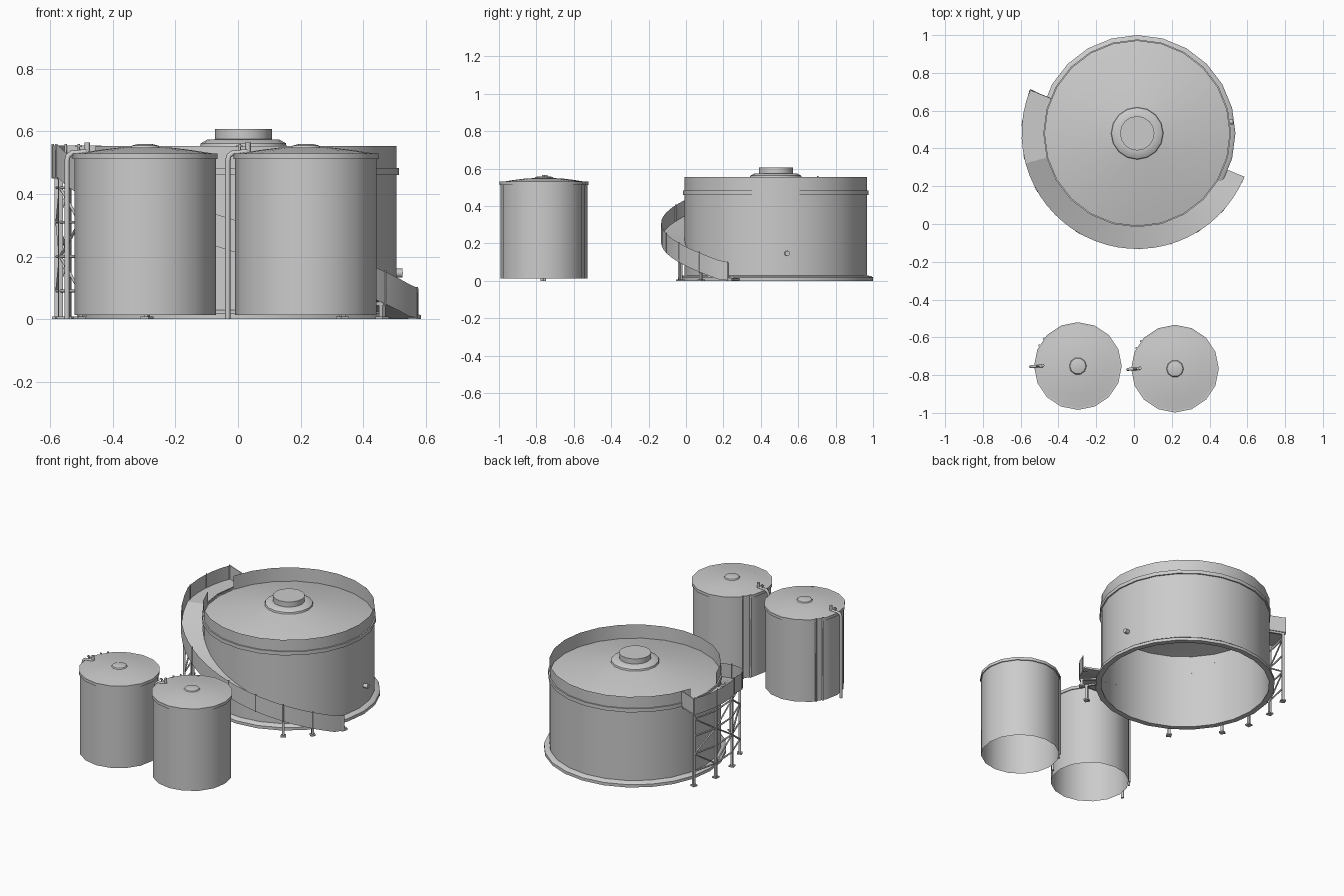
import bpy, bmesh
from math import cos, sin, radians
from mathutils import Vector

if "Cube" in bpy.data.objects:
    bpy.data.objects.remove(bpy.data.objects["Cube"])

CX, CY = 0.017, 0.48      # big tank centre


def finish(bm, name, smooth=True):
    bmesh.ops.remove_doubles(bm, verts=bm.verts, dist=1e-5)
    bmesh.ops.recalc_face_normals(bm, faces=bm.faces)
    me = bpy.data.meshes.new(name)
    bm.to_mesh(me)
    bm.free()
    ob = bpy.data.objects.new(name, me)
    bpy.context.collection.objects.link(ob)
    if smooth:
        bpy.ops.object.select_all(action='DESELECT')
        ob.select_set(True)
        bpy.context.view_layer.objects.active = ob
        bpy.ops.object.shade_smooth_by_angle(angle=radians(32))
    return ob


def sweep(name, section, a0=0, a1=360, n=24, c=(CX, CY), closed=False, caps=False):
    """Sweep a section(angle) -> [(r, z)] around a vertical axis."""
    bm = bmesh.new()
    rings = []
    for i in range(n + 1):
        a = a0 + (a1 - a0) * i / n
        pts = section(a) if callable(section) else section
        rings.append([bm.verts.new((c[0] + r * cos(radians(a)),
                                    c[1] + r * sin(radians(a)), z)) for r, z in pts])
    m = len(rings[0])
    for p, q in zip(rings, rings[1:]):
        for j in range(m if closed else m - 1):
            k = (j + 1) % m
            bm.faces.new((p[j], q[j], q[k], p[k]))
    if caps:
        bm.faces.new(rings[0])
        bm.faces.new(rings[-1])
    return finish(bm, name)


def tube(name, pts, r, sides=8):
    """Round bar or pipe along a path."""
    cu = bpy.data.curves.new(name, 'CURVE')
    cu.dimensions = '3D'
    cu.bevel_depth = r
    cu.bevel_resolution = max(0, sides // 4 - 1)
    cu.use_fill_caps = True
    sp = cu.splines.new('POLY')
    sp.points.add(len(pts) - 1)
    for p, co in zip(sp.points, pts):
        p.co = (*co, 1)
    ob = bpy.data.objects.new(name, cu)
    bpy.context.collection.objects.link(ob)
    return ob


def box(name, centre, size, rot=0):
    bm = bmesh.new()
    bmesh.ops.create_cube(bm, size=1)
    bmesh.ops.scale(bm, vec=size, verts=bm.verts)
    ob = finish(bm, name, False)
    ob.location = centre
    ob.rotation_euler.z = radians(rot)
    return ob


def polar(a, r, z, c=(CX, CY)):
    return Vector((c[0] + r * cos(radians(a)), c[1] + r * sin(radians(a)), z))


# Big tank: base ring, wall, band, roof, hub
sweep("base_ring", [(0.487, 0), (0.52, 0), (0.52, 0.018), (0.512, 0.025), (0.489, 0.029)])
sweep("tank_wall", [(0.489, 0), (0.489, 0.47)])
sweep("tank_band", [(0.489, 0.483), (0.497, 0.483), (0.497, 0.46), (0.489, 0.46)])
sweep("tank_roof", [(0.489, 0.468), (0.135, 0.552), (0, 0.56)])
sweep("roof_hub", [(0.14, 0.545), (0.136, 0.562), (0.115, 0.574), (0.091, 0.575),
                   (0.091, 0.607), (0, 0.607)], n=16)
# Parapet stays open where the stair platform meets the roof
sweep("parapet", [(0.489, 0.465), (0.489, 0.554)], 195, 525, 22)
# Side outlet
tube("side_outlet", [polar(7, 0.48, 0.147), polar(7, 0.512, 0.147)], 0.014, 12)


# Curved stair: flat platform, then a ramp down to the ground
A_TOP, A_MID, A_END = 158, 195, 338


def floor(a):
    return max(0.47 - 0.47 * max(0, a - A_MID) / (A_END - A_MID), 0.013)


def deck(a):
    z = floor(a)
    return [(0.488, z), (0.612, z), (0.612, z - 0.012), (0.488, z - 0.012)]


def side_panel(a):
    z = floor(a)
    return [(0.613, max(z - 0.018, 0.004)), (0.613, z + 0.085)]


sweep("platform", deck, A_TOP, A_MID, 6, closed=True, caps=True)
sweep("ramp", deck, A_MID, A_END, 24, closed=True, caps=True)
sweep("platform_side", side_panel, A_TOP, A_MID, 6)
sweep("ramp_side", side_panel, A_MID, A_END - 2, 24)
mid = polar(A_TOP, 0.551, 0.507)
box("platform_end_panel", mid, (0.124, 0.004, 0.096), A_TOP)

# Railing posts
for i, a in enumerate((158.5, 175, 192, 209, 241, 271, 287, 302, 318, 335)):
    tube(f"rail_post_{i}", [polar(a, 0.611, max(floor(a) - 0.02, 0)),
                            polar(a, 0.611, floor(a) + 0.09)], 0.004)

# Support legs with foot plates
legs = (159, 175, 192, 209, 239, 302, 318)
for i, a in enumerate(legs):
    h = floor(a) - 0.01
    box(f"support_leg_{i}", polar(a, 0.598, h / 2), (0.014, 0.014, h), a)
    box(f"foot_plate_{i}", polar(a, 0.598, 0.004), (0.03, 0.03, 0.008), a)
    box(f"deck_beam_{i}", polar(a, 0.55, h - 0.006), (0.115, 0.012, 0.014), a)
box("ramp_foot", polar(336, 0.598, 0.005), (0.03, 0.03, 0.01), 336)

# Cross bracing between the tall legs
levels = (0.09, 0.2, 0.31, 0.42)
for i, (a, b) in enumerate(zip(legs[:3], legs[1:4])):
    for j, z in enumerate(levels):
        tube(f"brace_bar_{i}_{j}", [polar(a, 0.598, z), polar(b, 0.598, z)], 0.005)
        if j < 3:
            lo, hi = (a, b) if (i + j) % 2 else (b, a)
            tube(f"brace_diagonal_{i}_{j}", [polar(lo, 0.598, z),
                                             polar(hi, 0.598, levels[j + 1])], 0.005)

# Two small tanks with domed lids, rims, hatch and pipework
for tag, c in (("left", (-0.297, -0.752)), ("right", (0.217, -0.766))):
    sweep(f"{tag}_tank_wall", [(0.226, 0.013), (0.226, 0.525)], n=16, c=c)
    sweep(f"{tag}_tank_rim", [(0.226, 0.512), (0.232, 0.512), (0.232, 0.53),
                              (0.222, 0.53)], n=16, c=c)
    sweep(f"{tag}_tank_lid", [(0.226, 0.528), (0.15, 0.54), (0.085, 0.548), (0, 0.55)], n=16, c=c)
    sweep(f"{tag}_tank_hatch", [(0.048, 0.546), (0.042, 0.555), (0.025, 0.559), (0, 0.559)],
          n=10, c=c)
    x, y = c
    # Outside pipe bending over the rim
    tube(f"{tag}_fill_pipe", [(x - 0.25, y - 0.004, 0), (x - 0.25, y - 0.004, 0.505),
                              (x - 0.246, y - 0.003, 0.522), (x - 0.234, y - 0.002, 0.531),
                              (x - 0.185, y, 0.535)], 0.0085)
    tube(f"{tag}_vent", [(x - 0.185, y + 0.003, 0.525), (x - 0.185, y + 0.003, 0.565)], 0.009)
    tube(f"{tag}_valve_stem", [(x - 0.212, y, 0.53), (x - 0.212, y, 0.56)], 0.004)
    tube(f"{tag}_valve_wheel", [(x - 0.222, y, 0.553), (x - 0.202, y, 0.553)], 0.004)
    # Vertical pipes on the back left side
    for k, a in enumerate((141, 152)):
        tube(f"{tag}_side_pipe_{k}", [polar(a, 0.231, 0.015, c), polar(a, 0.231, 0.535, c)], 0.006)
